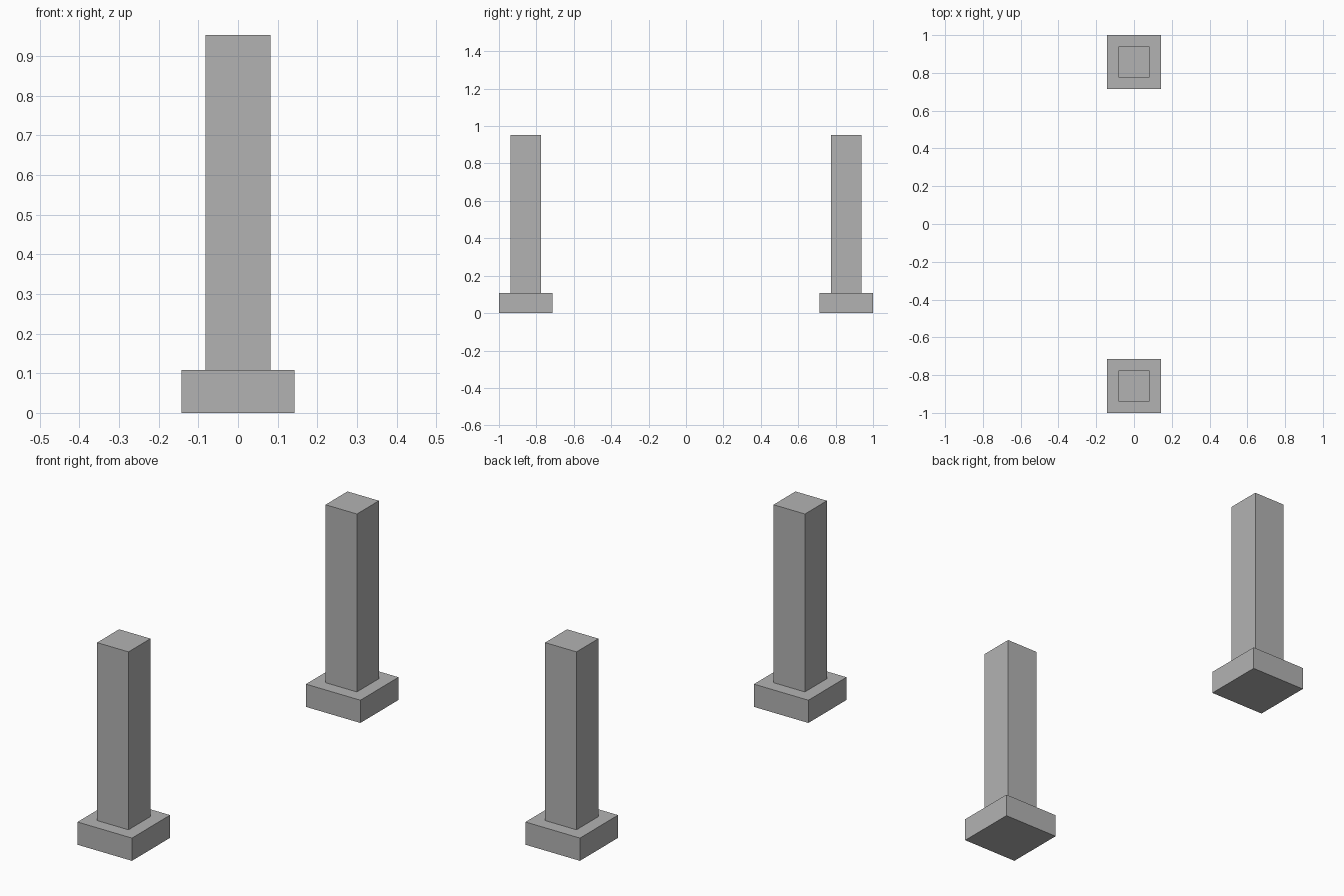
import bpy

if "Cube" in bpy.data.objects:
    bpy.data.objects.remove(bpy.data.objects["Cube"], do_unlink=True)

# Plain grey for every part
grey = bpy.data.materials.new("stone_grey")
grey.use_nodes = True
colour = (0.45, 0.45, 0.45, 1)
grey.diffuse_color = colour
grey.node_tree.nodes["Principled BSDF"].inputs["Base Color"].default_value = colour

BASE_WIDTH, BASE_HEIGHT = 0.286, 0.108
POST_WIDTH, POST_TOP = 0.165, 0.953
OFFSET = 1 - BASE_WIDTH / 2


def block(name, width, y, bottom, top):
    """Square upright block between two heights."""
    bpy.ops.mesh.primitive_cube_add(size=1, location=(0, y, (bottom + top) / 2))
    obj = bpy.context.object
    obj.name = name
    obj.scale = (width, width, top - bottom)
    bpy.ops.object.transform_apply(location=False, rotation=False, scale=True)
    obj.data.materials.append(grey)
    return obj


# Two matching posts, each standing on a square plinth
for side, sign in (("front", -1), ("back", 1)):
    block(side + "_plinth", BASE_WIDTH, sign * OFFSET, 0, BASE_HEIGHT)
    block(side + "_post", POST_WIDTH, sign * OFFSET, BASE_HEIGHT, POST_TOP)
